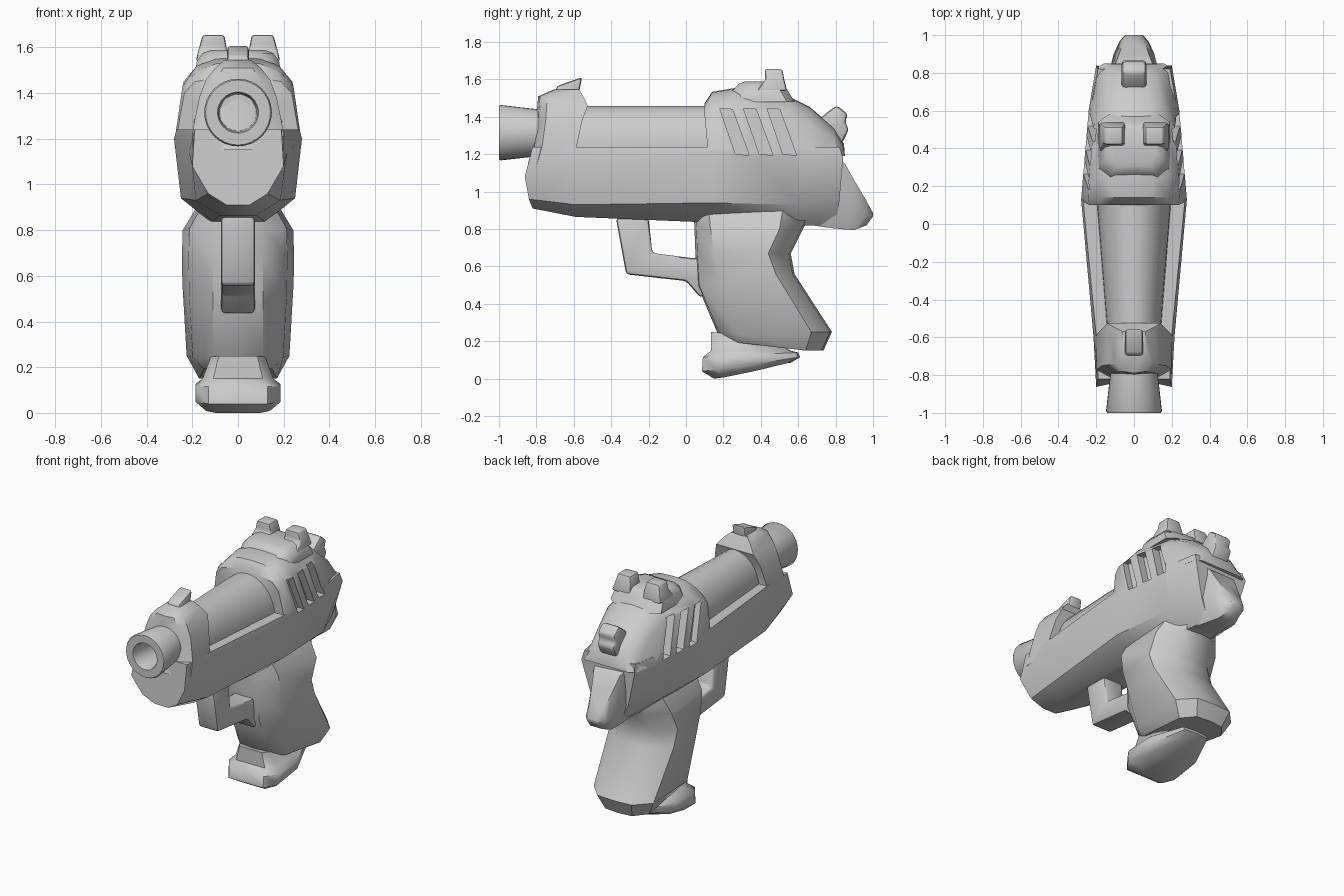
import bpy, bmesh
from math import sin, cos, pi, radians

if "Cube" in bpy.data.objects:
    bpy.data.objects.remove(bpy.data.objects["Cube"])


def loft(name, rings):
    """Skin a list of equal-length closed rings and cap both ends."""
    bm = bmesh.new()
    rows = [[bm.verts.new(p) for p in r] for r in rings]
    n = len(rows[0])
    for a, b in zip(rows, rows[1:]):
        for i in range(n):
            bm.faces.new((a[i], a[(i + 1) % n], b[(i + 1) % n], b[i]))
    bm.faces.new(rows[0])
    bm.faces.new(rows[-1])
    bmesh.ops.recalc_face_normals(bm, faces=bm.faces)
    me = bpy.data.meshes.new(name)
    bm.to_mesh(me)
    bm.free()
    ob = bpy.data.objects.new(name, me)
    bpy.context.collection.objects.link(ob)
    return ob


def mirror(half):
    """Close a half outline across x = 0."""
    return half + [(-x, y, z) for x, y, z in reversed(half) if x > 1e-6]


def finish(ob, bevel=0.0, segments=2, cutters=(), angle=38):
    bpy.ops.object.select_all(action='DESELECT')
    ob.select_set(True)
    bpy.context.view_layer.objects.active = ob
    for c in cutters:
        m = ob.modifiers.new("cut", 'BOOLEAN')
        m.operation, m.solver, m.object = 'DIFFERENCE', 'EXACT', c
        bpy.ops.object.modifier_apply(modifier=m.name)
    if bevel:
        m = ob.modifiers.new("bevel", 'BEVEL')
        m.width, m.segments, m.angle_limit = bevel, segments, radians(25)
        bpy.ops.object.modifier_apply(modifier=m.name)
    bpy.ops.object.shade_smooth_by_angle(angle=radians(angle))


def plate(name, prof, x0, x1, bevel=0.015):
    """Side profile (y, z) extruded across x."""
    ob = loft(name, [[(x, y, z) for y, z in prof] for x in (x0, x1)])
    finish(ob, bevel)
    return ob


# slanted slot cutters for both sides
cutters = []
for y in (0.18, 0.307, 0.433):
    quad = [(y, 1.445), (y + 0.068, 1.44), (y + 0.158, 1.195), (y + 0.085, 1.2)]
    for s in (1, -1):
        inner = [(s * (0.235 - 0.15 * (a - 0.2) - 0.16 * (b - 1.2)), a, b) for a, b in quad]
        c = loft("slot_cutter", [inner, [(s * 0.4, a, b) for a, b in quad]])
        c.hide_render = True
        cutters.append(c)

# lower body: bottom (y z w), low edge (y z w), wide edge (y z w), ledge (y z w)
body_rows = [
    (-.82, .91, .05, -.84, .96, .13, -.862, 1.08, .20, -.82, 1.24, .19),
    (-.59, .865, .08, -.59, .93, .185, -.59, 1.14, .215, -.59, 1.24, .20),
    (.13, .835, .12, .13, .94, .25, .13, 1.20, .28, .13, 1.24, .27),
    (.60, .82, .10, .60, .93, .22, .60, 1.20, .24, .60, 1.24, .23),
    (.80, .82, .07, .82, .95, .14, .84, 1.18, .20, .82, 1.24, .19)]
rings = []
for r in body_rows:
    half = [(0, r[0], r[1])] + [(r[i + 2], r[i], r[i + 1]) for i in (0, 3, 6, 9)]
    rings.append(mirror(half + [(0, r[9], r[10])]))
finish(loft("lower_body", rings), cutters=cutters)

# rear housing: y at base, y at top, base w, shoulder w z, upper w z, crown w z
housing_rows = [
    (.12, .10, .272, .235, 1.40, .19, 1.45, .08, 1.47),
    (.14, .14, .278, .243, 1.43, .175, 1.50, .09, 1.53),
    (.26, .26, .268, .238, 1.45, .18, 1.52, .10, 1.55),
    (.52, .54, .245, .21, 1.42, .155, 1.48, .09, 1.51),
    (.66, .66, .23, .185, 1.36, .14, 1.42, .08, 1.45),
    (.82, .79, .203, .16, 1.28, .12, 1.32, .06, 1.34),
    (.85, .845, .16, .13, 1.22, .10, 1.24, .05, 1.25)]
rings = []
for yb, yt, w, w1, z1, w2, z2, w3, z3 in housing_rows:
    rings.append(mirror([(0, yb, 1.19), (w, yb, 1.19), (w1, yt, z1), (w2, yt, z2),
                         (w3, yt, z3), (0, yt, z3 + .004)]))
finish(loft("rear_housing", rings), cutters=cutters)
for c in cutters:
    bpy.data.objects.remove(c)

# exposed barrel section
rings = []
for y, w in ((-.65, .135), (.16, .20)):
    rings.append(mirror([(0, y, 1.2), (w, y, 1.2)] +
                        [(w * cos(i * pi / 16), y, 1.23 + .228 * sin(i * pi / 16)) for i in range(8)] +
                        [(0, y, 1.458)]))
finish(loft("barrel", rings))

# muzzle tube with bore
rings = []
for y, r in ((-.7, .115), (-.99, .148), (-1, .142), (-1, .09), (-.99, .085), (-.80, .08)):
    rings.append([(r * cos(i * pi / 16), y, 1.315 + r * sin(i * pi / 16)) for i in range(32)])
finish(loft("muzzle", rings))

# front block: z, front y, back y, half width
rings = []
for z, f, b, w in ((1.15, -.845, -.58, .2), (1.24, -.82, -.585, .198), (1.38, -.80, -.555, .17),
                   (1.46, -.795, -.525, .14), (1.51, -.79, -.55, .10), (1.545, -.71, -.57, .06)):
    rings.append(mirror([(0, f, z), (w * .65, f + .01, z), (w, f + .05, z), (w, b, z), (0, b, z)]))
finish(loft("front_block", rings))
plate("front_sight", [(-.71, 1.5), (-.69, 1.565), (-.555, 1.612), (-.572, 1.53), (-.56, 1.48)], -.048, .048)

# rear sight base and two posts
rings = []
for z, f, b, w in ((1.48, .22, .58, .19), (1.54, .25, .545, .18), (1.575, .28, .52, .155), (1.588, .31, .50, .12)):
    rings.append(mirror([(0, f, z), (w * .7, f, z), (w, f + .06, z), (w, b - .04, z), (w * .7, b, z), (0, b, z)]))
finish(loft("rear_sight_base", rings))
for side, s in (("right", 1), ("left", -1)):
    rings = []
    for z, f, b, i, o in ((1.54, .38, .54, .045, .185), (1.60, .425, .525, .05, .17), (1.655, .42, .515, .06, .155)):
        rings.append([(s * i, f, z), (s * o, f, z), (s * o, b, z), (s * i, b, z)])
    finish(loft("rear_sight_" + side, rings), 0.012)

# hammer
plate("hammer", [(.68, 1.36), (.75, 1.42), (.805, 1.462), (.865, 1.415), (.85, 1.365), (.872, 1.335),
                 (.835, 1.26), (.72, 1.24)], -.065, .065, 0.022)

# tail: y, bottom z, top z, half widths at bottom and top
rings = []
for y, zb, zt, wb, wt in ((.6, .83, 1.22, .12, .20), (.78, .805, 1.2, .11, .17), (.85, .798, 1.15, .10, .13),
                          (.90, .795, 1.06, .09, .105), (.965, .82, .95, .065, .075), (1, .868, .885, .04, .04)):
    zm = zb * .6 + zt * .4
    rings.append(mirror([(0, y, zb), (wb * .7, y, zb), (wb * 1.2, y, zm), (wt * .75, y, zt), (0, y, zt)]))
finish(loft("tail", rings), angle=45)

# grip: front z, front y, panel start y, back z, panel end y, back y, front/panel/back widths
grip_rows = [
    (.92, .04, .12, .92, .52, .69, .10, .17, .09),
    (.81, .045, .13, .80, .50, .625, .11, .242, .12),
    (.68, .05, .15, .67, .44, .56, .11, .246, .13),
    (.50, .06, .20, .56, .48, .58, .11, .243, .13),
    (.24, .17, .27, .25, .67, .78, .11, .225, .13),
    (.205, .20, .29, .15, .64, .735, .08, .17, .10)]
rings = []
for zf, yf, ym, zb, yp, yb, wf, wm, wb in grip_rows:
    zs = zf * .75 + zb * .25
    rings.append(mirror([(0, yf, zf), (wf, yf + .01, zf), (wm * .88, ym, zs), (wm, yp, zb),
                         (wb, yb - .01, zb), (0, yb, zb)]))
finish(loft("grip", rings))

# magazine foot: front z, back z, front y, back y, half width
rings = []
for zf, zb, f, b, w in ((.25, .19, .135, .5, .12), (.15, .15, .135, .56, .155), (.115, .14, .09, .60, .185),
                        (.04, .115, .085, .61, .185), (0, .085, .15, .56, .14)):
    zc = lambda t: zf + (zb - zf) * t
    L = b - f
    rings.append(mirror([(0, f, zf), (w * .7, f, zf), (w, f + L * .15, zc(.1)), (w, f + L * .55, zc(.5)),
                         (w * .5, b - .01, zb), (0, b, zb)]))
finish(loft("magazine_foot", rings), angle=50)

# trigger guard
plate("trigger_guard", [(-.375, .86), (-.32, .558), (.0, .522), (.08, .43), (.14, .5), (.14, .645), (.03, .645),
                        (-.18, .672), (-.2, .86)], -.075, .075, 0.018)
